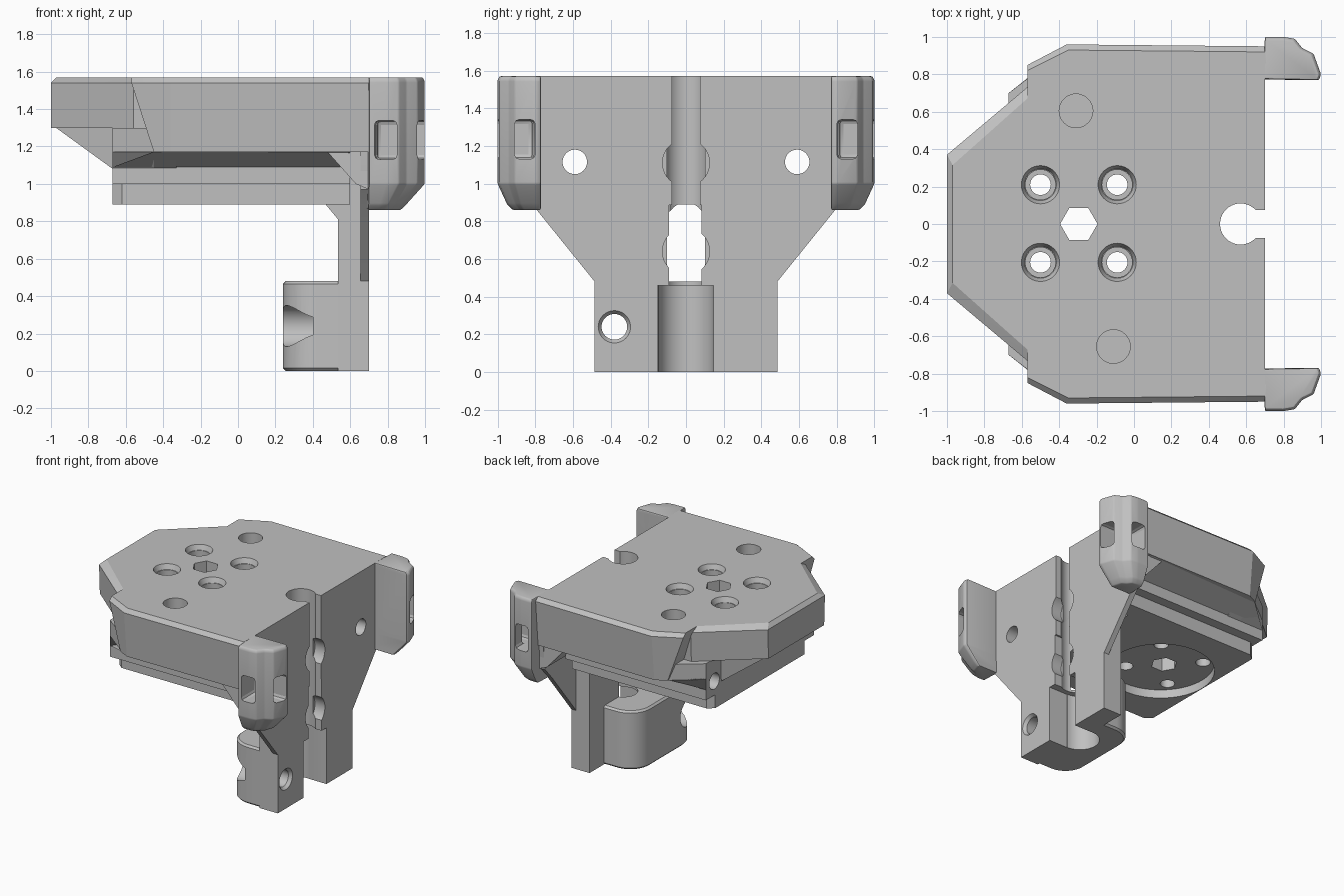
import bpy, bmesh
from math import cos, sin, pi, radians

cube = bpy.data.objects.get("Cube")
if cube:
    bpy.data.objects.remove(cube, do_unlink=True)

grey = bpy.data.materials.new("plain grey")
grey.use_nodes = True
grey.diffuse_color = (0.53, 0.53, 0.53, 1)
grey.node_tree.nodes["Principled BSDF"].inputs["Base Color"].default_value = grey.diffuse_color


def loft(name, rings, bevel=0, segments=2):
    """Closed solid through rings of equal point count."""
    bm = bmesh.new()
    rows = [[bm.verts.new(p) for p in ring] for ring in rings]
    n = len(rows[0])
    for a, b in zip(rows, rows[1:]):
        for i in range(n):
            j = (i + 1) % n
            bm.faces.new((a[i], a[j], b[j], b[i]))
    bm.faces.new(rows[0])
    bm.faces.new(rows[-1])
    bmesh.ops.recalc_face_normals(bm, faces=bm.faces)
    if bevel:
        bmesh.ops.bevel(bm, geom=bm.edges[:], offset=bevel, segments=segments,
                        profile=0.5, affect='EDGES', clamp_overlap=True)
    mesh = bpy.data.meshes.new(name)
    bm.to_mesh(mesh)
    bm.free()
    ob = bpy.data.objects.new(name, mesh)
    bpy.context.collection.objects.link(ob)
    return ob


def sym(half):
    """Outline mirrored across the middle plane."""
    return [(x, y) for x, y in half] + [(x, -y) for x, y in reversed(half)]


def level(half, z):
    return [(x, y, z) for x, y in sym(half)]


def box(name, x, y, z, bevel=0):
    return loft(name, [[(x[0], y[0], h), (x[1], y[0], h), (x[1], y[1], h), (x[0], y[1], h)]
                       for h in z], bevel)


def cylinder(name, axis, u, v, ends, r, r2=None, sides=40):
    """Cylinder along z at (x=u, y=v) or along x at (y=u, z=v)."""
    rings = []
    for d, rad in zip(ends, (r, r if r2 is None else r2)):
        ring = []
        for i in range(sides):
            a = u + rad * cos(2 * pi * i / sides)
            b = v + rad * sin(2 * pi * i / sides)
            ring.append((a, b, d) if axis == 'z' else (d, a, b))
        rings.append(ring)
    return loft(name, rings)


# Wide upper slab with drawn-in sides and chamfered rim
slab = loft("upper_slab", [
    level([(-.45, .88), (-.36, .925), (.7, .92)], 1.17),
    level([(-.57, .85), (-.36, .96), (.7, .95)], 1.54),
    level([(-.57, .82), (-.35, .93), (.7, .92)], 1.57)])

# Tapered nose of the slab
nose = loft("slab_nose", [
    level([(-1, .36), (-.56, .73), (-.33, .73)], 1.3),
    level([(-1, .37), (-.56, .74), (-.33, .74)], 1.54),
    level([(-.97, .315), (-.56, .68), (-.33, .68)], 1.57)])

# Sloped support beneath the nose
support = loft("nose_support", [
    level([(-.67, .5), (-.5, .5)], 1.08),
    level([(-.98, .34), (-.5, .6)], 1.305)])

# Block joining the nose, the slab corners and the middle block
shoulder = loft("shoulder_block", [
    level([(-.67, .7), (-.45, .87), (-.33, .87)], z) for z in (1.17, 1.3)])
shoulder_base = loft("shoulder_base", [
    level([(-.67, .7), (-.45, .7), (-.33, .7)], 1.085),
    level([(-.67, .7), (-.45, .87), (-.33, .87)], 1.175)])

# Middle block flaring out to meet the slab
middle = loft("middle_block", [
    level([(-.67, .7), (.6, .7)], 1.0),
    level([(-.67, .7), (.6, .7)], 1.09),
    level([(-.45, .875), (.6, .915)], 1.172)])

# Narrower bottom block
lower = loft("lower_block", [
    level([(-.67, .58), (-.62, .62), (.6, .62)], z) for z in (.89, 1.01)])

# Upright back: tapered thin flange, thick core and side webs
flange_half = [(1.56, .92), (1.17, .91), (.97, .89), (.87, .8), (.48, .485), (0, .485)]
flange = loft("back_flange", [
    [(x, y, z) for z, y in sym(flange_half)] for x in (.655, .7)])
core = box("back_core", (.535, .7), (-.485, .485), (0, 1.1))
web = loft("side_web", [
    [(.47, y, 1.18), (.7, y, 1.18), (.7, y, .97), (.63, y, 1.0)] for y in (-.9, .9)])
fillet = loft("corner_fillet", [
    [(.46, y, .9), (.55, y, .9), (.55, y, .81), (.535, y, .81)] for y in (-.485, .485)])

# Rounded clamp body behind the legs, longer on the screw side
r, x0 = .18, .24
turn = [(cos(radians(t)), sin(radians(t))) for t in range(0, 91, 9)]


def clamp_ring(z, d):
    arc = [(x0 + r - (r - d) * c, (r - d) * s) for c, s in turn]
    left = [(x, .3 - r + y) for x, y in arc] + [(.54, .3 - d)]
    right = [(x, -.48 + r - y) for x, y in arc] + [(.54, -.48 + d)]
    return [(x, y, z) for x, y in left + right[::-1]]


clamp = loft("clamp", [clamp_ring(0, .015), clamp_ring(.015, 0),
                       clamp_ring(.465, 0), clamp_ring(.48, .015)])

deck = [slab, nose, support, shoulder, shoulder_base, middle, lower]
back = [flange, core, web, fillet]
body = deck + back + [clamp]
cutters = []

# Corner lugs with a strap passage turning round the outer corner
lug_outline = [(.69, .775), (.99, .77), (1, .8), (.96, .91), (.9, .94), (.86, .99), (.8, 1), (.7, 1)]
lugs = []
for side, s in (("left", 1), ("right", -1)):
    def lug_ring(z, sx=1, sy=1):
        return [(.69 + (x - .69) * sx, s * (.77 + (y - .77) * sy), z) for x, y in lug_outline]
    lug = loft(side + "_lug", [lug_ring(.86, .58, .65), lug_ring(.89, .68, .78),
                               lug_ring(1.0), lug_ring(1.55), lug_ring(1.57, .96, .95)],
               bevel=.008)
    lugs.append(lug)
    ys = sorted((s * .8, s * .91))
    yo = sorted((s * .81, s * 1.1))
    cutters.append((box("strap_cut_a", (.74, 1.1), ys, (1.13, 1.34), .025), [lug]))
    cutters.append((box("strap_cut_b", (.73, .85), yo, (1.13, 1.34), .025), [lug]))

# Four stepped screw holes around a hexagonal hole
for x in (-.5, -.09):
    for y in (-.205, .21):
        for name, z, ra, rb in (("screw_rim", (1.53, 1.6), .085, .115),
                                ("screw_bore", (1.3, 1.6), .08, .08),
                                ("screw_hole", (.5, 1.7), .055, .055)):
            cutters.append((cylinder(name, 'z', x, y, z, ra, rb), deck))
cutters.append((cylinder("hex_hole", 'z', -.295, 0, (.5, 1.7), .1, sides=6), deck))

# Shallow round pockets on top and the round recess underneath
for x, y in ((-.31, .605), (-.11, -.655)):
    cutters.append((cylinder("pocket", 'z', x, y, (1.45, 1.7), .09), deck))
cutters.append((cylinder("round_recess", 'z', -.26, 0, (.7, .96), .405, sides=64), [lower]))

# Long side bores
for y in (-.59, .59):
    cutters.append((cylinder("side_bore", 'x', y, 1.115, (-1.2, .9), .065), deck + back))

# Vertical channel with its slot, round seats and wide gap between legs
cutters.append((cylinder("channel", 'z', .57, 0, (-.2, 1.7), .11), body))
cutters.append((box("channel_slot", (.57, .9), (-.075, .075), (-.2, 1.7)), body))
cutters.append((box("lower_slot", (.5, .9), (-.09, .082), (.4, .885)), back))
for z in (1.11, .64):
    cutters.append((cylinder("round_seat", 'x', 0, z, (.61, .9), .125), deck + back))
cutters.append((box("leg_gap", (.53, .9), (-.15, .145), (-.2, .46)), back + [clamp]))
cutters.append((cylinder("clamp_bore", 'z', .53, 0, (-.2, .46), .147), back + [clamp]))

# Clamp screw hole with a head recess
cutters.append((cylinder("clamp_screw", 'x', -.38, .24, (0, .9), .068), back + [clamp]))
cutters.append((cylinder("clamp_screw_rim", 'x', -.38, .24, (.675, .72), .068, .1), back))
cutters.append((cylinder("clamp_head", 'x', -.38, .24, (0, .4), .11), [clamp]))

# Cut every part, then remove the cutters
for cutter, targets in cutters:
    cutter.hide_render = True
    for ob in targets:
        mod = ob.modifiers.new("cut", 'BOOLEAN')
        mod.operation = 'DIFFERENCE'
        mod.solver = 'EXACT'
        mod.object = cutter
bpy.context.view_layer.update()
graph = bpy.context.evaluated_depsgraph_get()
parts = body + lugs
meshes = [bpy.data.meshes.new_from_object(ob.evaluated_get(graph)) for ob in parts]
for ob, mesh in zip(parts, meshes):
    ob.modifiers.clear()
    ob.data = mesh
    mesh.materials.clear()
    mesh.materials.append(grey)
for cutter, _ in cutters:
    bpy.data.objects.remove(cutter, do_unlink=True)

# Smooth the round surfaces, keep edges sharp
bpy.ops.object.select_all(action='DESELECT')
for ob in parts:
    ob.select_set(True)
bpy.context.view_layer.objects.active = parts[0]
bpy.ops.object.shade_smooth_by_angle(angle=radians(20))
